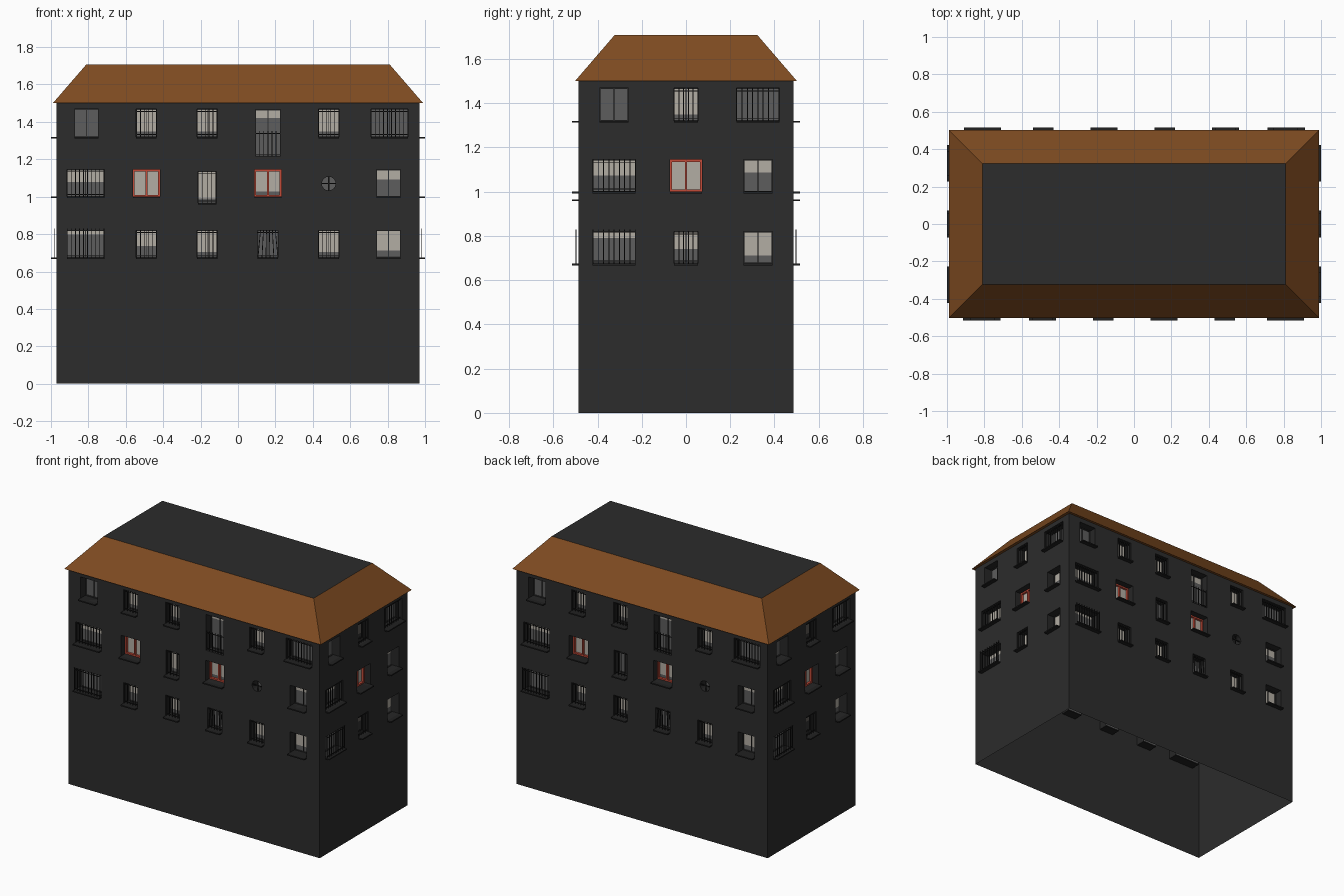
import bpy, bmesh, math
from mathutils import Matrix, Vector

if "Cube" in bpy.data.objects:
    bpy.data.objects.remove(bpy.data.objects["Cube"])

HX, HY, EAVE, DEPTH = 0.97, 0.485, 1.50, 0.065
COLORS = {
    "walls": (0.025, 0.025, 0.025), "window_reveals": (0.02, 0.02, 0.02),
    "window_sills": (0.015, 0.015, 0.015), "window_bars": (0.012, 0.012, 0.012),
    "window_frames": (0.03, 0.03, 0.03), "red_frames": (0.55, 0.07, 0.04),
    "light_blinds": (0.45, 0.42, 0.37), "dark_panes": (0.11, 0.11, 0.11),
    "roof_slopes": (0.21, 0.07, 0.015), "roof_deck": (0.025, 0.025, 0.025),
}
parts = {name: bmesh.new() for name in COLORS}
place = Matrix.Identity(4)
half = HY


def P(u, d, z):
    """Facade coordinates: u along the wall, d outward from it, z up."""
    return place @ Vector((u, -half - d, z))


def face(part, pts):
    bm = parts[part]
    bm.faces.new([bm.verts.new(p) for p in pts])


def rect(part, u0, u1, z0, z1, d=0.0):
    face(part, [P(u0, d, z0), P(u1, d, z0), P(u1, d, z1), P(u0, d, z1)])


def box(part, u0, u1, d0, d1, z0, z1, lean=0.0):
    """Box; lean shifts its top along u."""
    a = [(u0, d1), (u1, d1), (u1, d0), (u0, d0)]
    lo = [P(u, d, z0) for u, d in a]
    hi = [P(u + lean, d, z1) for u, d in a]
    face(part, hi)
    face(part, lo[::-1])
    for i in range(4):
        j = (i + 1) % 4
        face(part, [lo[i], lo[j], hi[j], hi[i]])


def reveal(loop):
    for (ua, za), (ub, zb) in zip(loop, loop[1:] + loop[:1]):
        face("window_reveals", [P(ua, 0, za), P(ub, 0, zb), P(ub, -DEPTH, zb), P(ua, -DEPTH, za)])


def frame(part, u0, u1, z0, z1, w, d0, d1):
    box(part, u0, u1, d0, d1, z0, z0 + w)
    box(part, u0, u1, d0, d1, z1 - w, z1)
    box(part, u0, u0 + w, d0, d1, z0 + w, z1 - w)
    box(part, u1 - w, u1, d0, d1, z0 + w, z1 - w)
    m = (u0 + u1) / 2
    box(part, m - w / 2, m + w / 2, d0, d1, z0 + w, z1 - w)


def bars(u0, u1, z0, z1, d, fan=0.0):
    n = max(4, round((u1 - u0) / 0.023))
    r = 0.002
    for i in range(n + 1):
        u = u0 + r + (u1 - u0 - 2 * r) * i / n
        box("window_bars", u - r, u + r, d - r, d + r, z0, z1, fan * ((u0 + u1) / 2 - u))
    for z in (z0 + 0.012, z1 - 0.012):
        box("window_bars", u0, u1, d - r, d + r, z - r, z + r)


def window(u0, u1, z0, z1, kind, light):
    reveal([(u0, z0), (u1, z0), (u1, z1), (u0, z1)])
    # blind above, dark pane below
    zs = z1 - light * (z1 - z0)
    if light > 0:
        rect("light_blinds", u0, u1, zs, z1, -DEPTH + 0.004)
    if light < 1:
        rect("dark_panes", u0, u1, z0, zs, -DEPTH + 0.004)
    if kind == "red":
        frame("red_frames", u0, u1, z0, z1, 0.01, -DEPTH + 0.005, -DEPTH + 0.02)
    else:
        frame("window_frames", u0, u1, z0, z1, 0.004, -DEPTH + 0.005, -DEPTH + 0.012)
    if kind == "bars":
        bars(u0, u1, z0, z1, -0.012)
    elif kind == "proud":
        bars(u0, u1, z0, z1 + 0.01, 0.013)
    elif kind == "fan":
        bars(u0, u1, z0, z1, -0.012, 0.25)
    elif kind == "balcony":
        bars(u0, u1, z0, z0 + 0.135, -0.006)
    if kind != "balcony":
        box("window_sills", u0, u1, -DEPTH, 0.03, z0 - 0.008, z0)


def round_window(u, z, s, r, n=16):
    circ, outer = [], []
    for i in range(n):
        a = 2 * math.pi * (i + 0.0) / n
        c, q = math.cos(a), math.sin(a)
        k = s / max(abs(c), abs(q))
        circ.append((u + r * c, z + r * q))
        outer.append((u + k * c, z + k * q))
    for i in range(n):
        j = (i + 1) % n
        face("walls", [P(p[0], 0, p[1]) for p in (outer[i], outer[j], circ[j], circ[i])])
    reveal(circ)
    face("dark_panes", [P(a, -DEPTH + 0.004, b) for a, b in circ])
    box("window_bars", u - r, u + r, -0.014, -0.009, z - 0.003, z + 0.003)
    box("window_bars", u - 0.003, u + 0.003, -0.014, -0.009, z - r, z + r)


def facade(width, windows, rnd=None):
    holes = [w[:4] for w in windows]
    if rnd:
        u, z, s, r = rnd
        holes.append((u - s, u + s, z - s, z + s))
        round_window(*rnd)
    # wall sheet: grid cells that are not inside an opening
    us = sorted({-width, width} | {round(h[i], 4) for h in holes for i in (0, 1)})
    zs = sorted({0.0, EAVE} | {round(h[i], 4) for h in holes for i in (2, 3)})
    for a, b in zip(us, us[1:]):
        for c, d in zip(zs, zs[1:]):
            um, zm = (a + b) / 2, (c + d) / 2
            if not any(h[0] < um < h[1] and h[2] < zm < h[3] for h in holes):
                rect("walls", a, b, c, d)
    for w in windows:
        window(*w)


def row(z0, z1, items):
    return [(c - w / 2, c + w / 2, z0, z1, k, l) for c, w, k, l in items]


LOW, MID, TOP = (0.675, 0.82), (1.0, 1.145), (1.32, 1.468)


def long_side(mid_light):
    return (row(*LOW, [(-0.815, 0.2, "proud", 0.15), (-0.49, 0.11, "bars", 0.58),
                       (-0.165, 0.11, "bars", 0.8), (0.16, 0.11, "fan", 0),
                       (0.485, 0.11, "bars", 0.8), (0.805, 0.13, "plain", 0.75)])
            + row(*MID, [(-0.815, 0.2, "bars", 0.45), (-0.49, 0.145, "red", 1),
                         (0.16, 0.145, "red", 0.8), (0.805, 0.13, "plain", 0.36)])
            + row(0.965, 1.135, [(-0.165, 0.1, "bars", mid_light)])
            + row(*TOP, [(-0.81, 0.13, "plain", 0), (-0.49, 0.11, "bars", 0.8),
                         (-0.165, 0.11, "bars", 0.8), (0.485, 0.11, "bars", 0.8),
                         (0.81, 0.2, "bars", 0)])
            + row(1.215, 1.465, [(0.16, 0.135, "balcony", 0.18)]))


def short_side():
    return (row(*LOW, [(-0.325, 0.195, "proud", 0.2), (0, 0.11, "bars", 0.55),
                       (0.325, 0.13, "plain", 0.75)])
            + row(*MID, [(-0.325, 0.195, "bars", 0.5), (0, 0.145, "red", 1),
                         (0.325, 0.13, "plain", 0.4)])
            + row(*TOP, [(-0.325, 0.13, "plain", 0), (0, 0.11, "bars", 0.8),
                         (0.325, 0.195, "bars", 0)]))


# four facades, each turned a quarter further
for quarter in range(4):
    place = Matrix.Rotation(quarter * math.pi / 2, 4, "Z")
    if quarter % 2 == 0:
        half = HY
        facade(HX, long_side(0.85 if quarter == 0 else 0), (0.485, 1.07, 0.045, 0.037))
    else:
        half = HX
        facade(HY, short_side())


# roof: sloped skirt, eave underside and flat deck
def ring(x, y, z):
    return [Vector((sx * x, sy * y, z)) for sx, sy in ((-1, -1), (1, -1), (1, 1), (-1, 1))]


eave, deck, wall_top = ring(0.99, 0.502, EAVE), ring(0.81, 0.323, 1.708), ring(HX, HY, EAVE)
for i in range(4):
    j = (i + 1) % 4
    face("roof_slopes", [eave[i], eave[j], deck[j], deck[i]])
    face("roof_slopes", [wall_top[i], wall_top[j], eave[j], eave[i]])
face("roof_deck", deck)

# turn every part into an object
for name, bm in parts.items():
    bmesh.ops.remove_doubles(bm, verts=bm.verts, dist=1e-5)
    mesh = bpy.data.meshes.new(name)
    bm.to_mesh(mesh)
    bm.free()
    mat = bpy.data.materials.new(name)
    mat.diffuse_color = (*COLORS[name], 1)
    mat.use_nodes = True
    mat.node_tree.nodes["Principled BSDF"].inputs["Base Color"].default_value = mat.diffuse_color
    mesh.materials.append(mat)
    bpy.context.collection.objects.link(bpy.data.objects.new(name, mesh))
